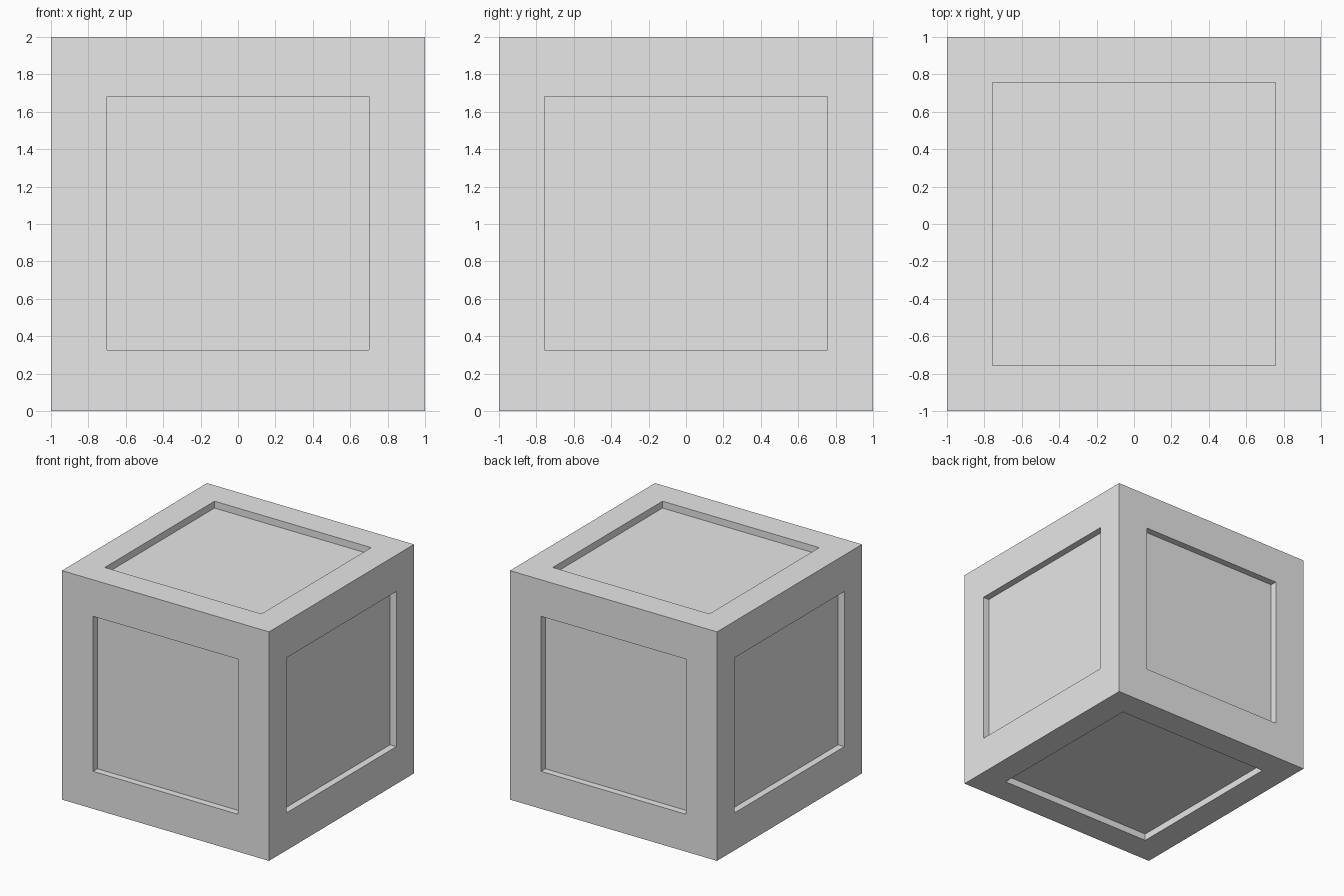
import bpy
import bmesh
from mathutils import Vector

default = bpy.data.objects.get("Cube")
if default:
    bpy.data.objects.remove(default, do_unlink=True)

RECESS = 0.06

# Plain grey material
grey = bpy.data.materials.new("light_grey")
grey.use_nodes = True
colour = (0.8, 0.8, 0.8, 1)
grey.diffuse_color = colour
for node in grey.node_tree.nodes:
    if node.type == 'BSDF_PRINCIPLED':
        node.inputs["Base Color"].default_value = colour

# Half sizes of the recessed panel for faces along x, y and z
panel_half = {
    0: Vector((1, 0.757, 0.677)),
    1: Vector((0.70, 1, 0.677)),
    2: Vector((0.757, 0.757, 1)),
}

# Solid block with one sunken panel per face
bm = bmesh.new()
bmesh.ops.create_cube(bm, size=2)
sides = [(f, f.normal.copy()) for f in bm.faces]
for face, normal in sides:
    axis = max(range(3), key=lambda i: abs(normal[i]))
    half = panel_half[axis]
    bmesh.ops.inset_individual(bm, faces=[face], thickness=0.2)
    for v in face.verts:
        for i in range(3):
            v.co[i] = half[i] if v.co[i] > 0 else -half[i]
        if axis != 2:
            v.co.z += 0.004
    floor = bmesh.ops.extrude_discrete_faces(bm, faces=[face])["faces"][0]
    bmesh.ops.translate(bm, verts=floor.verts[:], vec=normal * -RECESS)

bmesh.ops.translate(bm, verts=bm.verts[:], vec=(0, 0, 1))
bmesh.ops.recalc_face_normals(bm, faces=bm.faces[:])
mesh = bpy.data.meshes.new("panelled_crate")
bm.to_mesh(mesh)
bm.free()
mesh.materials.append(grey)
crate = bpy.data.objects.new("panelled_crate", mesh)
bpy.context.scene.collection.objects.link(crate)
